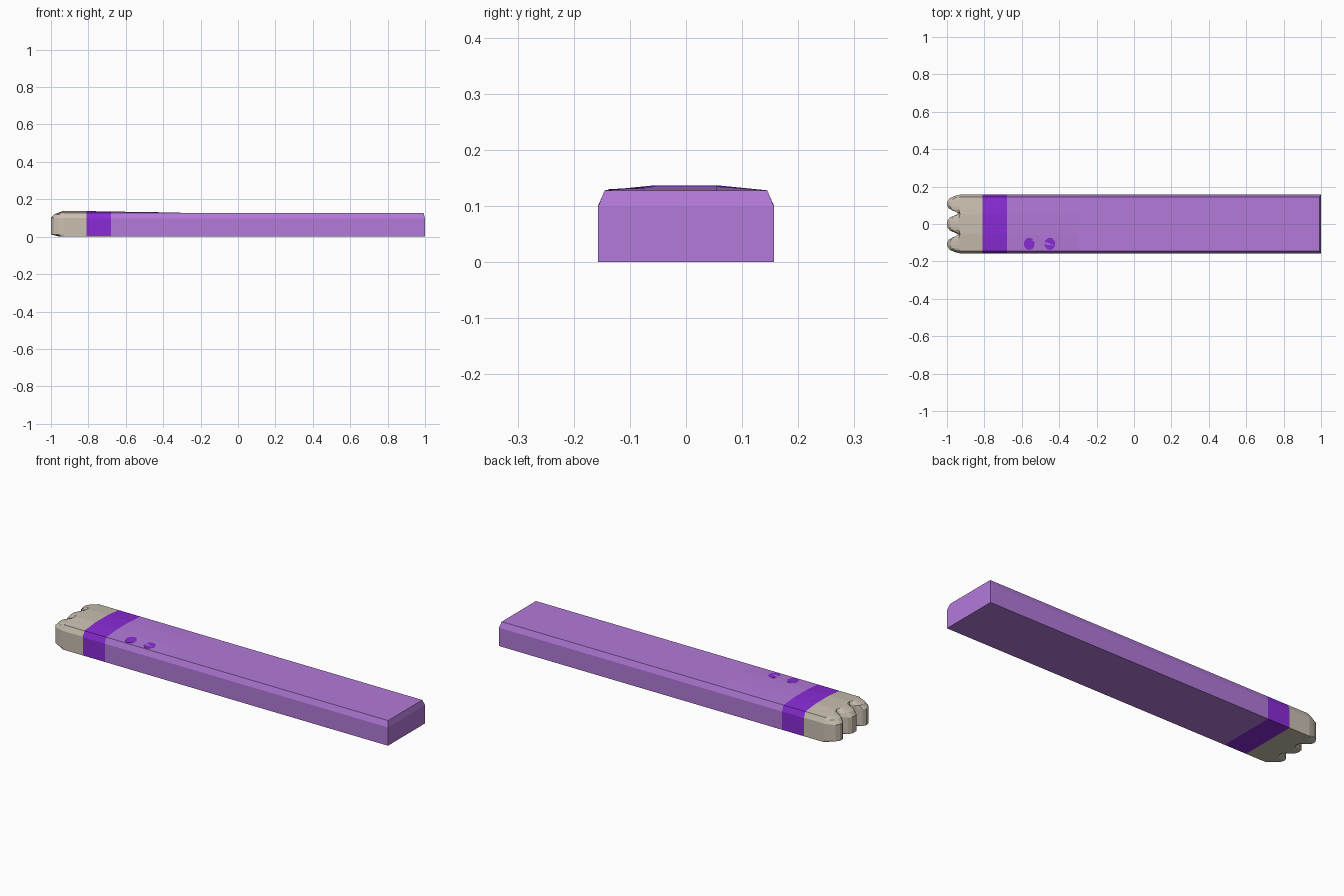
import bpy, bmesh, math

if "Cube" in bpy.data.objects:
    bpy.data.objects.remove(bpy.data.objects["Cube"])


def material(name, rgb):
    m = bpy.data.materials.new(name)
    lin = [c / 12.92 if c <= 0.04045 else ((c + 0.055) / 1.055) ** 2.4 for c in rgb]
    m.diffuse_color = (*lin, 1)
    m.use_nodes = True
    m.node_tree.nodes["Principled BSDF"].inputs["Base Color"].default_value = m.diffuse_color
    return m


LILAC = material("lilac", (0.70, 0.475, 0.85))
VIOLET = material("violet", (0.54, 0.17, 0.84))
BEIGE = material("beige", (0.79, 0.75, 0.69))

HW, TW, FLAT = 0.157, 0.145, 0.055      # half widths: side, top, raised flat


def top(x, y):
    """Height of the gently crowned top surface."""
    rise = 0.009 * min(1, max(0, (-0.3 - x) / 0.5))
    return 0.128 + rise * min(1, max(0, (TW - abs(y)) / (TW - FLAT)))


def make(name, bm, mat):
    bmesh.ops.remove_doubles(bm, verts=bm.verts[:], dist=1e-5)
    bmesh.ops.recalc_face_normals(bm, faces=bm.faces[:])
    me = bpy.data.meshes.new(name)
    bm.to_mesh(me)
    bm.free()
    me.materials.append(mat)
    ob = bpy.data.objects.new(name, me)
    bpy.context.collection.objects.link(ob)
    return ob


def skin(bm, a, b, closed=False):
    """Quads between two rows of vertices."""
    n = len(a)
    for i in range(n if closed else n - 1):
        j = (i + 1) % n
        bm.faces.new((a[i], a[j], b[j], b[i]))


def sleeve(name, xs, mat, end_cap=False):
    """Chamfered bar section running through the x positions."""
    bm = bmesh.new()
    rows = []
    for x in xs:
        half = [(HW, 0), (HW, 0.098), (TW, top(x, TW)), (FLAT, top(x, FLAT))]
        ring = half + [(-y, z) for y, z in reversed(half)]
        last = end_cap and x == xs[-1]
        rows.append([bm.verts.new((x - (0.008 if last and z > 0.1 else 0), y, z))
                     for y, z in ring])
    for a, b in zip(rows, rows[1:]):
        skin(bm, a, b, True)
    if end_cap:
        r = rows[-1]
        bm.faces.new((r[0], r[1], r[6], r[7]))
        bm.faces.new((r[1], r[2], r[5], r[6]))
        bm.faces.new((r[2], r[3], r[4], r[5]))
    return make(name, bm, mat)


# Long leg and the band above the foot
sleeve("leg", [-0.68, -0.3, 1.0], LILAC, True)
sleeve("ankle_band", [-0.81, -0.68], VIOLET)

# Foot: three-toed outline lofted through height layers
half = [(0, -1), (0.018, -0.998), (0.034, -0.985), (0.048, -0.955), (0.059, -0.935),
        (0.07, -0.965), (0.083, -0.99), (0.1, -1), (0.12, -0.998), (0.138, -0.985),
        (0.15, -0.96), (HW, -0.93)]
outline = [(-y, x) for y, x in reversed(half[1:])] + half
BACK = -0.81
# (height, pull-back of the toe tips, half width); None = crowned top
layers = [(0, 0.7, HW), (0.012, 0, HW), (0.1, 0, HW), (0.12, 0.25, 0.148), (None, 0.9, TW)]
bm = bmesh.new()
fronts, backs = [], []
for z, pull, w in layers:
    pts = [(x + pull * (-0.93 - x), y * w / HW) for y, x in outline]
    fronts.append([bm.verts.new((x, y, top(x, y) if z is None else z)) for x, y in pts])
    backs.append([bm.verts.new((BACK, y, top(BACK, y) if z is None else z)) for x, y in pts])
for a, b in zip(fronts, fronts[1:]):
    skin(bm, a, b)
for i in range(len(layers) - 1):        # side walls
    for s in (0, -1):
        bm.faces.new((fronts[i][s], backs[i][s], backs[i + 1][s], fronts[i + 1][s]))
skin(bm, fronts[0], backs[0])           # sole
skin(bm, fronts[-1], backs[-1])         # top of foot
make("foot", bm, BEIGE)

# Two painted spots, thin plates following the crowned top
for k, cx in enumerate((-0.56, -0.45)):
    bm = bmesh.new()
    rim = [(cx + 0.029 * math.cos(t * math.tau / 12), -0.106 + 0.033 * math.sin(t * math.tau / 12))
           for t in range(12)]
    hi = [bm.verts.new((x, y, top(x, y) + 0.0015)) for x, y in rim]
    lo = [bm.verts.new((x, y, top(x, y) - 0.001)) for x, y in rim]
    skin(bm, lo, hi, True)
    bm.faces.new(hi)
    make(f"spot_{k + 1}", bm, VIOLET)
